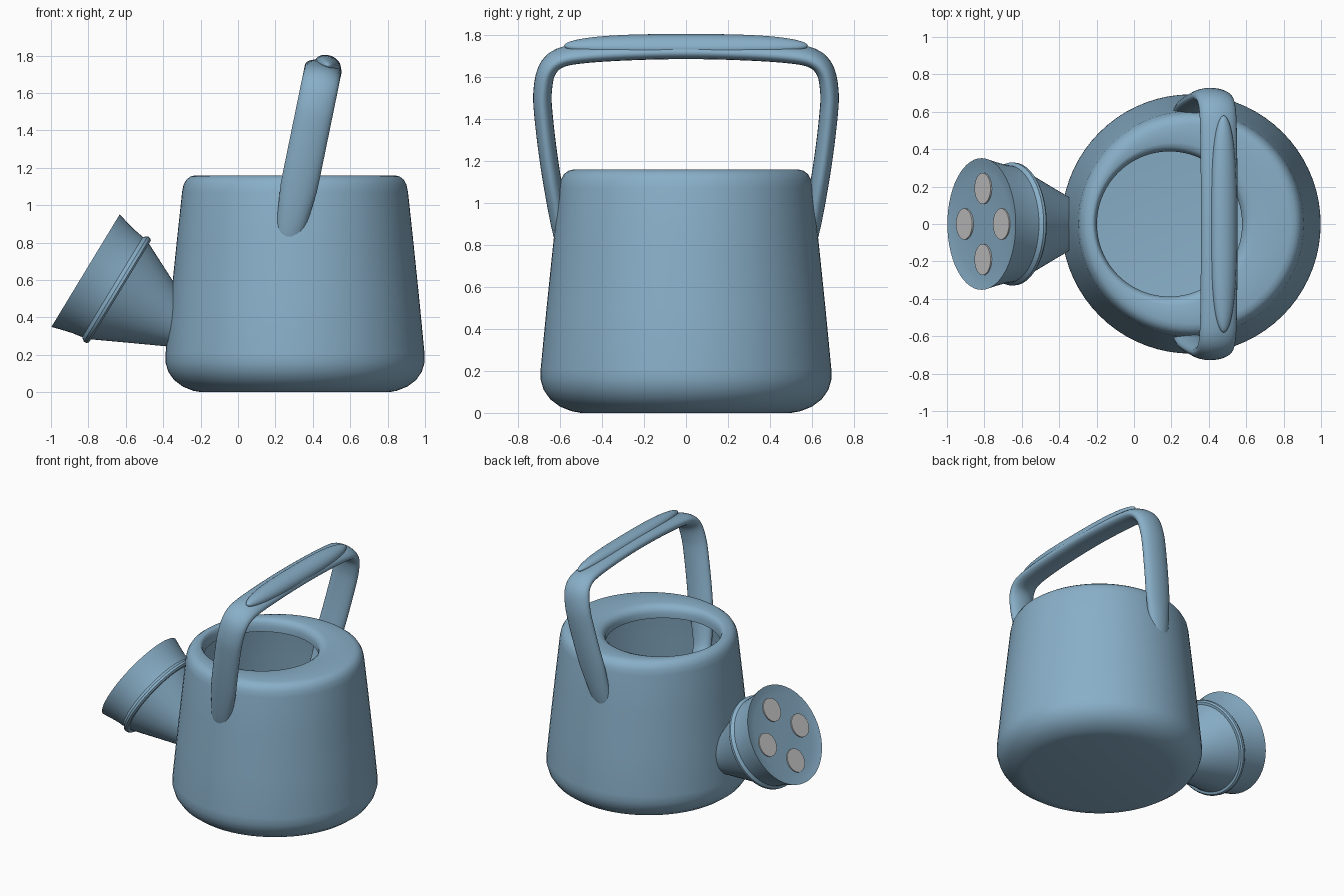
import bpy, bmesh, math
from mathutils import Vector

if "Cube" in bpy.data.objects:
    bpy.data.objects.remove(bpy.data.objects["Cube"])

blue = bpy.data.materials.new("blue")
blue.diffuse_color = (0.25, 0.43, 0.58, 1)
blue.use_nodes = True
blue.node_tree.nodes["Principled BSDF"].inputs["Base Color"].default_value = blue.diffuse_color


def finish(name, bm, mat=blue, angle=40):
    bmesh.ops.recalc_face_normals(bm, faces=bm.faces)
    me = bpy.data.meshes.new(name)
    bm.to_mesh(me)
    bm.free()
    me.polygons.foreach_set("use_smooth", [True] * len(me.polygons))
    me.set_sharp_from_angle(angle=math.radians(angle))
    if mat:
        me.materials.append(mat)
    ob = bpy.data.objects.new(name, me)
    bpy.context.collection.objects.link(ob)
    return ob


def ellipse(c, u, v, a, b, n):
    return [c + u * a * math.cos(2 * math.pi * i / n) + v * b * math.sin(2 * math.pi * i / n)
            for i in range(n)]


def loft(name, rings, cap_start=False, cap_end=False, mat=blue):
    bm = bmesh.new()
    loops = [[bm.verts.new(p) for p in r] for r in rings]
    n = len(loops[0])
    for a, b in zip(loops, loops[1:]):
        for i in range(n):
            j = (i + 1) % n
            bm.faces.new((a[i], a[j], b[j], b[i]))
    if cap_start:
        bm.faces.new(loops[0])
    if cap_end:
        bm.faces.new(loops[-1])
    return finish(name, bm, mat)


def catmull(pts, steps):
    pts = [2 * pts[0] - pts[1]] + pts + [2 * pts[-1] - pts[-2]]
    out = []
    for p0, p1, p2, p3 in zip(pts, pts[1:], pts[2:], pts[3:]):
        for k in range(steps):
            t = k / steps
            out.append(0.5 * (2 * p1 + (p2 - p0) * t + (2 * p0 - 5 * p1 + 4 * p2 - p3) * t * t
                              + (3 * p1 - p0 - 3 * p2 + p3) * t ** 3))
    return out + [pts[-2]]


X, Y, Z = Vector((1, 0, 0)), Vector((0, 1, 0)), Vector((0, 0, 1))

# body: tapered shell, top drawn in to an off-centre opening (centre x, z, radius)
body = [(.305, 0, .50), (.305, .008, .545), (.305, .03, .60), (.305, .065, .647), (.305, .11, .678),
        (.305, .16, .693), (.305, .21, .692), (.305, .50, .664), (.305, .80, .633), (.305, 1.07, .604),
        (.305, 1.11, .596), (.305, 1.138, .58), (.305, 1.153, .56), (.305, 1.16, .533),
        (.215, 1.16, .435), (.20, 1.152, .41), (.193, 1.135, .396), (.19, 1.11, .388), (.19, 1.07, .388)]
loft("can_body", [ellipse(Vector((c, 0, z)), X, Y, r, r, 72) for c, z, r in body], cap_start=True)

# spout: tilted cone, bead and flared sprinkler head (distance along axis, radius)
axis = Vector((-.855, 0, .519)).normalized()
up = Vector((axis.z, 0, -axis.x))
base = Vector((-.65, 0, .55))


def spout_ring(d, r):
    return ellipse(base + axis * d, up, Y, r, r, 56)


loft("spout_cone", [spout_ring(d, r) for d, r in [(-.40, .115), (-.2, .212), (0, .31)]])
head = [(-.022, .30), (-.022, .318), (-.012, .328), (.004, .329), (.016, .32), (.024, .313),
        (.08, .322), (.14, .337), (.193, .352), (.186, .32), (.18, .28), (.178, .1)]
loft("sprinkler_head", [spout_ring(d, r) for d, r in head], cap_end=True)

# four grey holes on the sprinkler face
for i in range(4):
    a = i * math.pi / 2
    c = base + (up * math.cos(a) + Y * math.sin(a)) * .19
    loft(f"sprinkler_hole_{i + 1}",
         [ellipse(c + axis * d, up, Y, .083, .083, 32) for d in (.175, .187)],
         cap_start=True, cap_end=True, mat=None)

# handle: flattened oval swept over a leaning arch
half = [(.535, .74), (.588, .85), (.645, 1.15), (.679, 1.42), (.682, 1.54), (.66, 1.635),
        (.60, 1.69), (.48, 1.713), (.25, 1.727)]
arch = half + [(0, 1.732)] + [(-y, z) for y, z in reversed(half)]
path = catmull([Vector((.265 + .205 * (z - .8), y, z)) for y, z in arch], 5)
wide = Vector((.98, 0, -.2)).normalized()
rings = []
for i, p in enumerate(path):
    t = path[min(i + 1, len(path) - 1)] - path[max(i - 1, 0)]
    w = .1 - .03 * max(0, min(1, (1.1 - p.z) / .3))
    rings.append(ellipse(p, wide, t.cross(wide).normalized(), w, .044, 24))
loft("handle", rings, cap_start=True, cap_end=True)

# grip pad: long rounded swelling on top of the handle
bm = bmesh.new()
bmesh.ops.create_uvsphere(bm, u_segments=32, v_segments=24, radius=1)
for v in bm.verts:
    x, s, y = v.co
    v.co = (.48 + .07 * x, .58 * math.copysign(abs(y) ** .7, y), 1.748 + .055 * s - .012 * x)
finish("grip_pad", bm)
